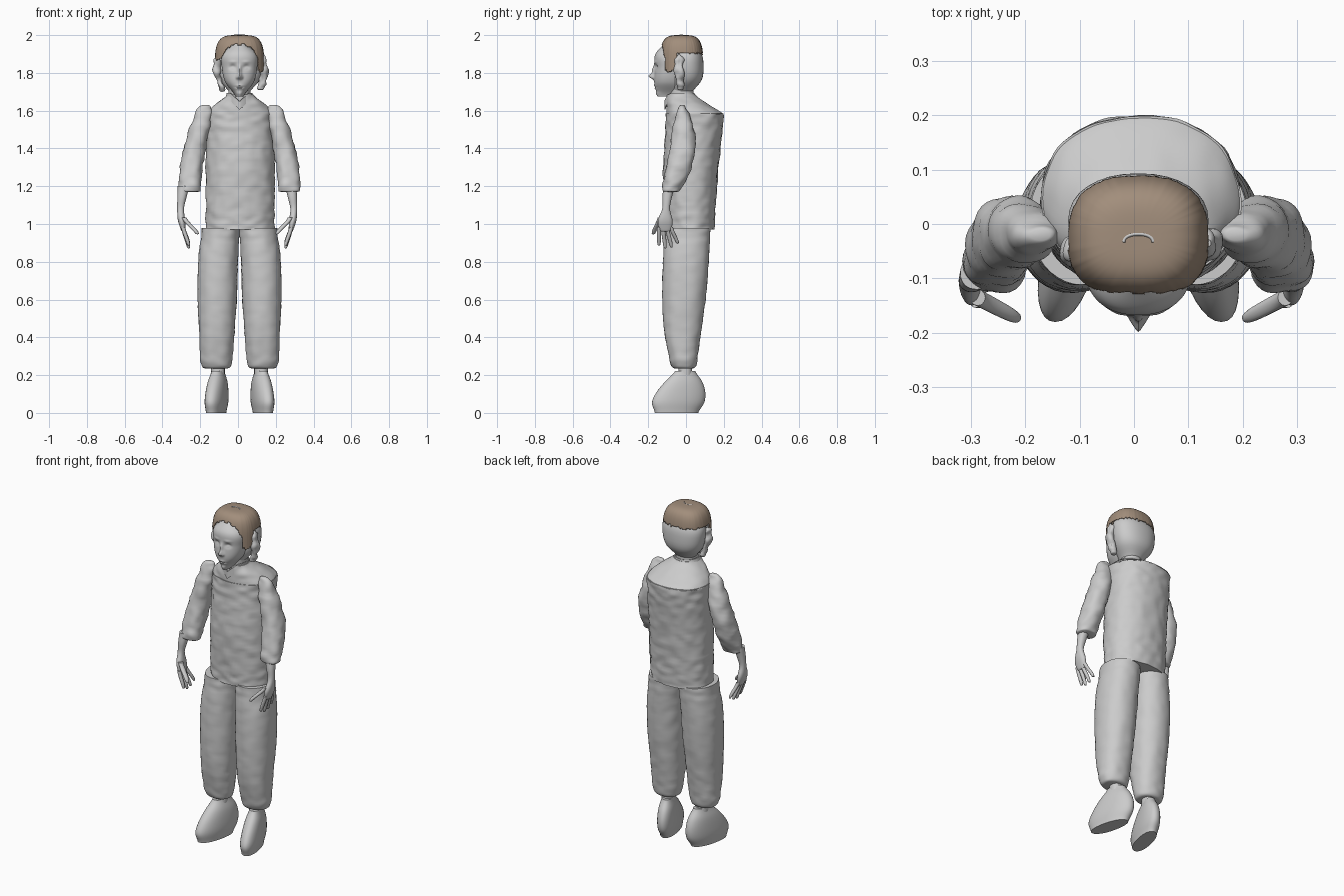
import bpy, bmesh, math
from mathutils import Vector, noise

if "Cube" in bpy.data.objects:
    bpy.data.objects.remove(bpy.data.objects["Cube"])

MID = .008  # x of the body's plane of symmetry


def material(name, rgb):
    mat = bpy.data.materials.new(name)
    mat.use_nodes = True
    mat.diffuse_color = (*rgb, 1)
    mat.node_tree.nodes["Principled BSDF"].inputs["Base Color"].default_value = (*rgb, 1)
    return mat


GREY = material("plain grey", (.6, .6, .6))
BROWN = material("hair brown", (.36, .27, .2))


def along(values, t):
    """Smooth curve through evenly spaced values; a single number stays constant."""
    if not isinstance(values, tuple):
        return values
    last = len(values) - 1
    i = min(int(t * last), last - 1)
    f = t * last - i
    a, b, c, d = (values[min(max(i + k, 0), last)] for k in (-1, 0, 1, 2))
    return b + f / 2 * (c - a + f * (2 * a - 5 * b + 4 * c - d + f * (3 * (b - c) + d - a)))


def dome(t, power):
    """Rounding that shrinks a section to nothing as t reaches the end."""
    return max(1 - t ** power, 0) ** (1 / power) if power else 1


def loft(name, low, high, half, front, back, middle=MID, side=1, shift=0, mat=GREY, sides=32, rings=24,
         square=2.2, top=None, base=None, wrinkle=0, shape=None, keep=None, caps=True):
    """Skin level oval sections between two heights; half is the half width in x."""
    bm = bmesh.new()
    levels = []
    for r in range(rings + 1):
        t = (1 - math.cos(math.pi * r / rings)) / 2
        size = max(dome(t, top) * dome(1 - t, base), .01)
        near, far = along(front, t), along(back, t)
        level = []
        for k in range(sides):
            angle = math.tau * k / sides
            c, s = math.cos(angle), math.sin(angle)
            p = Vector((along(middle, t) + size * along(half, t) * math.copysign(abs(c) ** (2 / square), c),
                        (near + far) / 2 + size * (far - near) / 2 * math.copysign(abs(s) ** (2 / square), s),
                        low + (high - low) * t))
            if wrinkle:
                p += Vector((c, s, 0)) * wrinkle * noise.noise(Vector((p.x, p.y, p.z * 1.5)) * 20)
            if shape:
                p = shape(p)
            p.x = MID + side * (p.x - MID) + shift
            level.append(bm.verts.new(p))
        levels.append(level)
    for lower, upper in zip(levels, levels[1:]):
        for k in range(sides):
            j = (k + 1) % sides
            bm.faces.new((lower[k], lower[j], upper[j], upper[k]))
    if caps:
        bm.faces.new(levels[0])
        bm.faces.new(levels[-1])
    if keep:
        trimmed = [f for f in bm.faces if not keep(f.calc_center_median())]
        bmesh.ops.delete(bm, geom=trimmed, context="FACES")
    bmesh.ops.recalc_face_normals(bm, faces=bm.faces)
    mesh = bpy.data.meshes.new(name)
    bm.to_mesh(mesh)
    bm.free()
    mesh.materials.append(mat)
    ob = bpy.data.objects.new(name, mesh)
    bpy.context.collection.objects.link(ob)
    bpy.ops.object.select_all(action="DESELECT")
    ob.select_set(True)
    bpy.context.view_layer.objects.active = ob
    bpy.ops.object.shade_smooth_by_angle(angle=math.radians(50))
    return ob


def thicken(ob, thickness):
    ob.modifiers.new("thickness", "SOLIDIFY").thickness = thickness


def collar_notch(p):
    """Dip the collar into a V at the throat."""
    if p.y < 0:
        dip = max(0, 1 - abs(p.x - MID) / .05)
        p.z -= .045 * dip
        p.y -= .01 * dip
    return p


def turn_out(p):
    """Swing the toe away from the other foot."""
    p.x -= .22 * p.y
    return p


# Shirt with sloping shoulders and a stand-up collar
loft("shirt_body", .97, 1.585, half=.182, front=(-.11, -.12, -.105), back=(.15, .17, .2), middle=.012,
     sides=72, rings=48, wrinkle=.006)
loft("shirt_shoulders", 1.58, 1.685, half=(.182, .135, .07), front=-.102, back=(.2, .12, .05), middle=.012,
     sides=72, wrinkle=.004)
collar = loft("collar", 1.65, 1.693, half=(.08, .068), front=-.105, back=(.065, .045),
              sides=64, square=2, shape=collar_notch, caps=False)
thicken(collar, .006)

for side, label in ((1, "left"), (-1, "right")):
    # Sleeve, forearm and hand
    loft(label + "_sleeve", 1.17, 1.63, half=.06, middle=(.27, .265, .245, .215, .19), side=side,
         front=(-.13, -.11, -.085, -.075, -.05), back=(-.03, .025, .05, .045, .01),
         top=4, base=20, rings=36, wrinkle=.008)
    shift = 0 if side > 0 else -.025
    loft(label + "_forearm_and_palm", .96, 1.2, half=(.015, .02, .018, .024, .03), side=side, shift=shift,
         middle=(.28, .29, .295, .288, .28), front=(-.15, -.15, -.126, -.125, -.12),
         back=(-.07, -.07, -.085, -.075, -.06), base=6)
    for finger, length in enumerate((.1, .115, .11, .09)):
        root = -.143 + .021 * finger
        tip = root + .012 * finger
        loft(f"{label}_finger_{finger + 1}", .985 - length, .985, half=.011, middle=(.252, .282),
             front=(tip - .011, root - .011), back=(tip + .011, root + .011),
             side=side, shift=shift, sides=12, rings=12, square=2, base=4)
    loft(label + "_thumb", .945, 1.035, half=.014, middle=(.205, .278), front=(-.187, -.15), back=(-.16, -.12),
         side=side, shift=shift, sides=12, rings=12, square=2, base=4)

    # Trouser leg gathered above a bare ankle, and the shoe
    loft(label + "_trouser_leg", .235, .98, half=(.088, .094, .104, .106, .1), side=side,
         middle=(.132, .128, .126, .122, .107), front=(-.085, -.115, -.125, -.123, -.11),
         back=(.06, .08, .105, .12, .128), base=12, sides=40, rings=48, wrinkle=.004)
    loft(label + "_ankle", .2, .28, half=.036, front=-.04, back=.032, middle=.122, side=side)
    loft(label + "_shoe", 0, .222, half=(.046, .053, .052, .046, .032), middle=.121, side=side,
         front=(-.165, -.18, -.155, -.11, -.058), back=(.065, .097, .102, .085, .05), shape=turn_out)

# Features of the face: x offset, z, x spread, z spread, forward push
FEATURES = [(0, 1.782, .012, .014, .028), (0, 1.815, .01, .025, .014), (0, 1.725, .02, .012, .007),
            (0, 1.725, .022, .003, -.01), (0, 1.69, .022, .012, .006)]
for s in (-1, 1):
    FEATURES += [(.036 * s, 1.83, .016, .011, -.013), (.036 * s, 1.827, .011, .006, .008),
                 (.036 * s, 1.858, .02, .006, .004), (.013 * s, 1.775, .006, .006, .008)]


def sculpt(p):
    if p.y < -.09:
        p.y -= sum(push * math.exp(-((p.x - MID - x) / wide) ** 2 - ((p.z - z) / tall) ** 2)
                   for x, z, wide, tall, push in FEATURES)
    return p


# Head: neck, face and back of the skull
loft("neck", 1.64, 1.74, half=.058, front=-.088, back=.04)
loft("face", 1.675, 1.975, half=(.022, .075, .093, .09, .02), front=(-.15, -.168, -.165, -.162, -.1), back=0,
     sides=160, rings=80, shape=sculpt)
loft("skull_back", 1.69, 1.98, half=(.05, .107, .127, .12, .05), front=-.08, back=(.03, .083, .093, .08, .02))
loft("left_hair_flap", 1.71, 1.9, half=.022, middle=(.12, .14, .135), front=-.058, back=-.012,
     top=4, base=4, wrinkle=.02)
loft("right_hair_flap", 1.7, 1.88, half=.018, middle=(.1, .125, .13), front=-.07, back=-.025, side=-1,
     top=4, base=4, wrinkle=.02)


# Hair cap trimmed to a ragged hairline, with fine strands
def in_hair(p):
    x = p.x - MID
    if p.y < -.09 and abs(x) < .1:
        limit = 1.95 - .075 * abs(x / .1) ** 3
    elif p.y < -.05:
        limit = 1.81 if x > 0 else 1.87
    else:
        limit = 1.905
    return p.z > limit + .012 * noise.noise(Vector((p.x, p.y, 0)) * 90)


def strands(p):
    crown = Vector((MID, -.025, 0))
    around = Vector((p.x, p.y, 0)) - crown
    around *= 1 + .012 * noise.noise(around.normalized() * 14)
    return crown + around + Vector((0, 0, p.z))


hair = loft("hair", 1.8, 2, half=.131, front=-.138, back=.091, mat=BROWN, sides=128, rings=64,
            square=2.5, top=4, shape=strands, keep=in_hair)
thicken(hair, .004)

# Thin pale arc at the crown
arc = loft("crown_arc", 1.99, 2.002, half=(.034, .028), front=-.05, back=(-.012, -.017), sides=48, rings=2,
           keep=lambda p: p.y > -.034, caps=False)
thicken(arc, .005)
